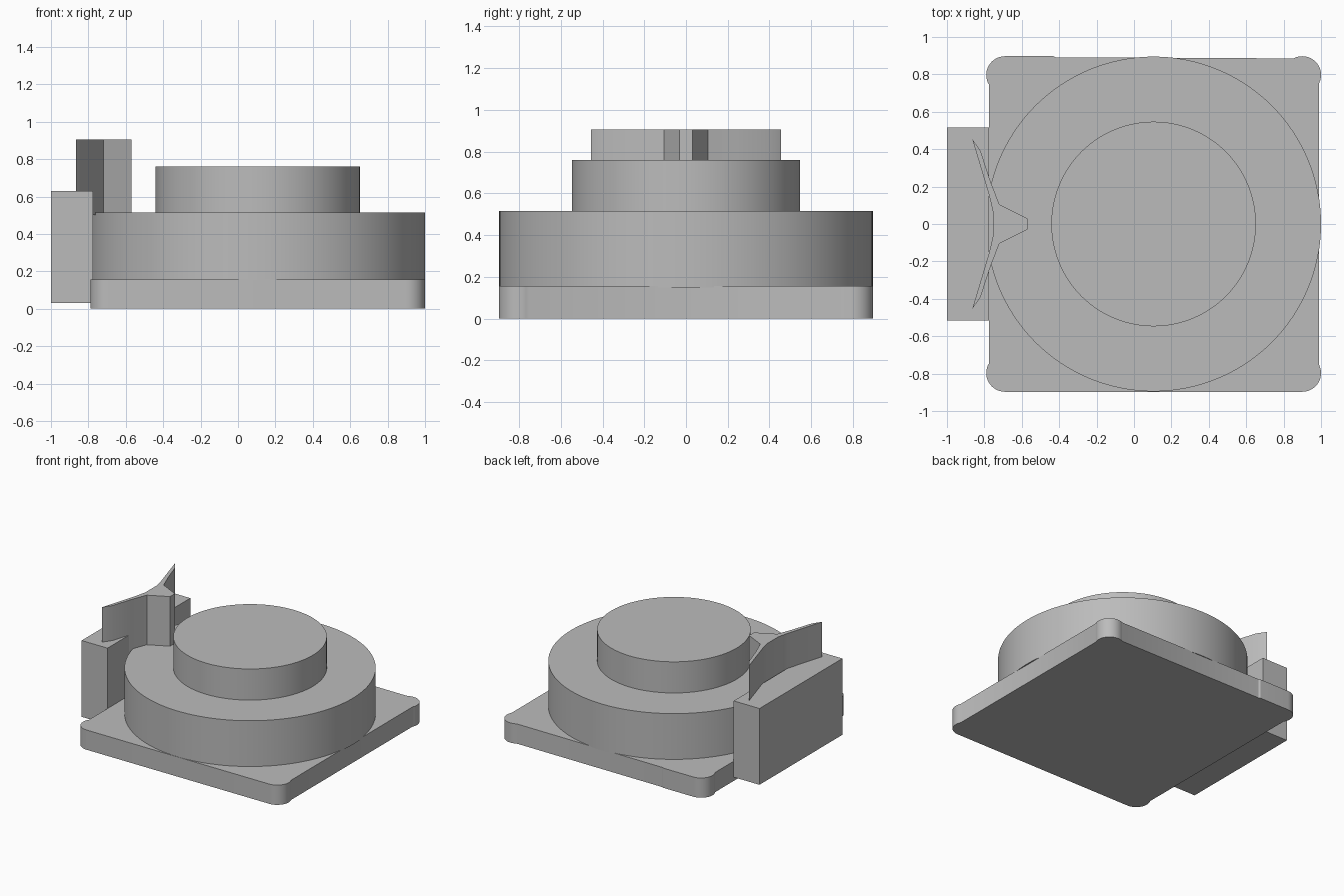
import bpy, bmesh, math

cube = bpy.data.objects.get("Cube")
if cube:
    bpy.data.objects.remove(cube, do_unlink=True)

grey = bpy.data.materials.new("plain grey")
grey.use_nodes = True
COLOUR = (0.5, 0.5, 0.5, 1)
grey.diffuse_color = COLOUR
grey.node_tree.nodes["Principled BSDF"].inputs["Base Color"].default_value = COLOUR


def extrude(name, outline, bottom, top):
    """Raise a closed xy outline from bottom to top."""
    bm = bmesh.new()
    face = bm.faces.new([bm.verts.new((x, y, bottom)) for x, y in outline])
    raised = bmesh.ops.extrude_face_region(bm, geom=[face])["geom"]
    verts = [v for v in raised if isinstance(v, bmesh.types.BMVert)]
    bmesh.ops.translate(bm, verts=verts, vec=(0, 0, top - bottom))
    bmesh.ops.recalc_face_normals(bm, faces=bm.faces)
    mesh = bpy.data.meshes.new(name)
    bm.to_mesh(mesh)
    bm.free()
    mesh.materials.append(grey)
    obj = bpy.data.objects.new(name, mesh)
    bpy.context.collection.objects.link(obj)
    bpy.ops.object.select_all(action="DESELECT")
    obj.select_set(True)
    bpy.context.view_layer.objects.active = obj
    bpy.ops.object.shade_smooth_by_angle(angle=math.radians(25))
    return obj


def arc(cx, cy, radius, start, end, steps):
    angles = [math.radians(start + (end - start) * i / steps) for i in range(steps + 1)]
    return [(cx + radius * math.cos(a), cy + radius * math.sin(a)) for a in angles]


def mirrored(half):
    """Complete an outline by reflecting it across y = 0."""
    return half + [(x, -y) for x, y in reversed(half)]


# Square base with slightly bulging round corners
right_corner = arc(0.9, 0.797, 0.1, -26, 118, 16)
left_corner = arc(-0.69, 0.797, 0.1, 90, 212, 14)
back_edge = [(-0.43, 0.897), (-0.42, 0.891)]
back = [(0.99, 0.753)] + right_corner[1:] + back_edge[::-1] + left_corner + [(-0.775, 0.735)]
front_right = arc(0.9, -0.797, 0.1, -90, 26, 14)
front_left = [(x, -y) for x, y in reversed(left_corner)]
base = back + [(-0.775, -0.735)] + front_left + front_right
extrude("base_plate", base, 0, 0.155)

# Stepped round body
for name, radius, bottom, top in (("lower_drum", 0.895, 0.15, 0.515),
                                  ("upper_drum", 0.547, 0.51, 0.76)):
    extrude(name, arc(0.105, 0, radius, 0, 360, 128)[:-1], bottom, top)

# Side block
extrude("side_block", mirrored([(-1, 0.515), (-0.775, 0.515)]), 0.03, 0.63)

# Winged pointer standing on the block
wing = [(-0.755, 0.07), (-0.775, 0.155), (-0.865, 0.455), (-0.82, 0.39),
        (-0.77, 0.235), (-0.72, 0.105), (-0.57, 0.03)]
extrude("winged_pointer", mirrored(wing), 0.5, 0.905)
